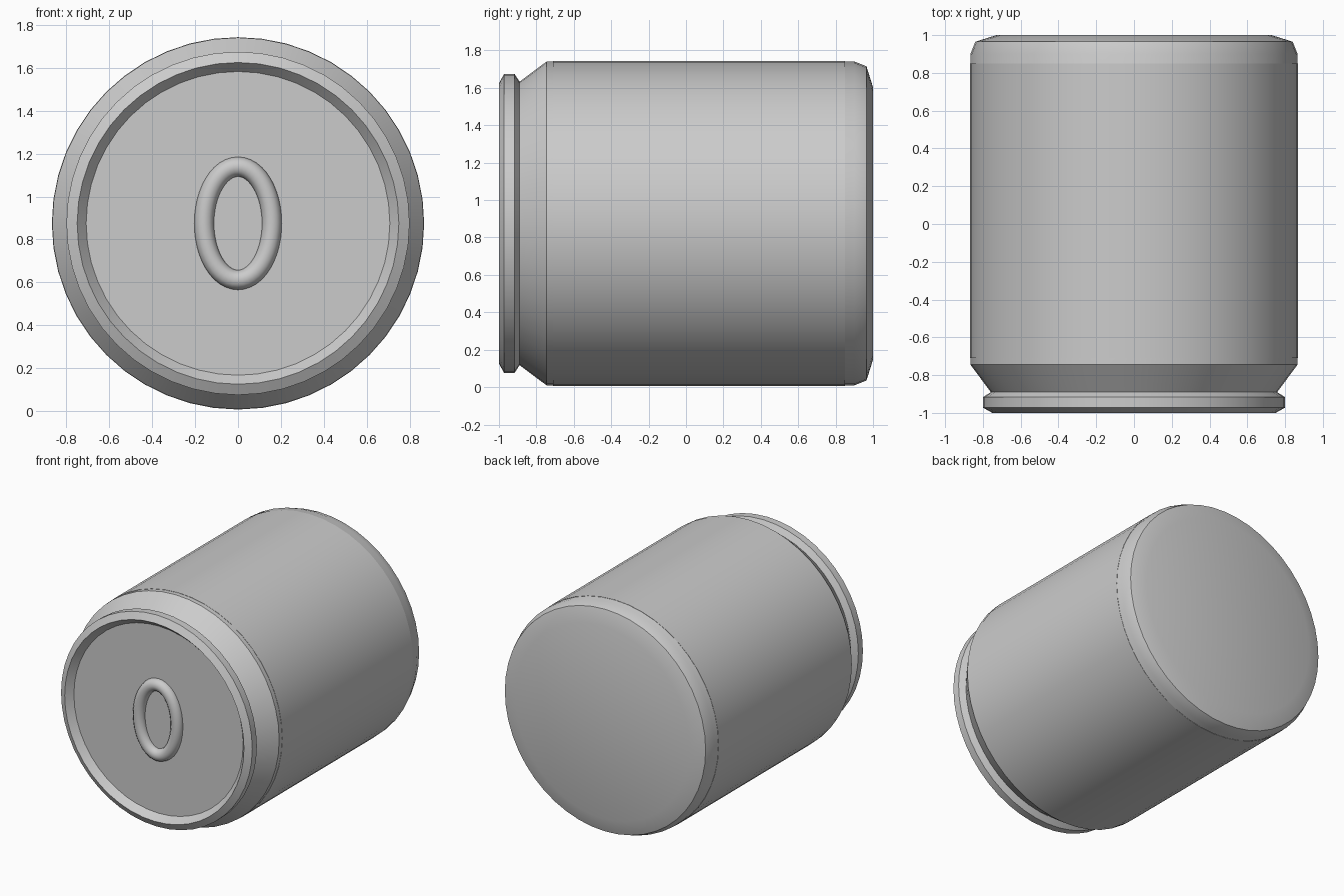
import bpy
import math
from mathutils import Vector

if "Cube" in bpy.data.objects:
    bpy.data.objects.remove(bpy.data.objects["Cube"])

SIDES = 48
CZ = 0.875  # height of the can's axis


def make_mesh(name, verts, faces, angle):
    mesh = bpy.data.meshes.new(name)
    mesh.from_pydata(verts, [], faces)
    mesh.update()
    obj = bpy.data.objects.new(name, mesh)
    bpy.context.collection.objects.link(obj)
    bpy.ops.object.select_all(action='DESELECT')
    obj.select_set(True)
    bpy.context.view_layer.objects.active = obj
    bpy.ops.object.mode_set(mode='EDIT')
    bpy.ops.mesh.select_all(action='SELECT')
    bpy.ops.mesh.normals_make_consistent(inside=False)
    bpy.ops.object.mode_set(mode='OBJECT')
    bpy.ops.object.shade_smooth_by_angle(angle=math.radians(angle))
    return obj


def lathe(name, profile, closed=False):
    """Spin (radius, y) points round the y axis; cap the ends unless closed."""
    verts = [(r * math.cos(a), y, CZ + r * math.sin(a))
             for r, y in profile
             for a in (2 * math.pi * i / SIDES for i in range(SIDES))]
    n = len(profile)
    faces = []
    for k in range(n if closed else n - 1):
        a, b = k * SIDES, (k + 1) % n * SIDES
        for i in range(SIDES):
            j = (i + 1) % SIDES
            faces.append((a + i, a + j, b + j, b + i))
    if not closed:
        faces.append(tuple(range(SIDES)))
        faces.append(tuple(range((n - 1) * SIDES, n * SIDES)))
    return make_mesh(name, verts, faces, 25)


# can body: recessed lid, rim, neck, wall and chamfered base
lathe("can_body", [
    (0.708, -0.95), (0.75, -1.0), (0.80, -0.972), (0.80, -0.917),
    (0.758, -0.89), (0.866, -0.745), (0.866, 0.90), (0.84, 0.965), (0.728, 1.0)])

# thin wrap around the wall
lathe("label_wrap", [(0.86, -0.71), (0.868, -0.71), (0.868, 0.85), (0.86, 0.85)],
      closed=True)

# oval pull ring: round tube swept along an ellipse, half sunk in the lid
A, B, TUBE, RING, SEC = 0.158, 0.264, 0.046, 48, 12
verts, faces = [], []
for i in range(RING):
    t = 2 * math.pi * i / RING
    centre = Vector((A * math.cos(t), -0.95, CZ + B * math.sin(t)))
    out = Vector((B * math.cos(t), 0, A * math.sin(t))).normalized()
    for j in range(SEC):
        p = 2 * math.pi * j / SEC
        verts.append(centre + TUBE * (out * math.cos(p) + Vector((0, math.sin(p), 0))))
        i2, j2 = (i + 1) % RING, (j + 1) % SEC
        faces.append((i * SEC + j, i2 * SEC + j, i2 * SEC + j2, i * SEC + j2))
make_mesh("pull_ring", verts, faces, 40)
